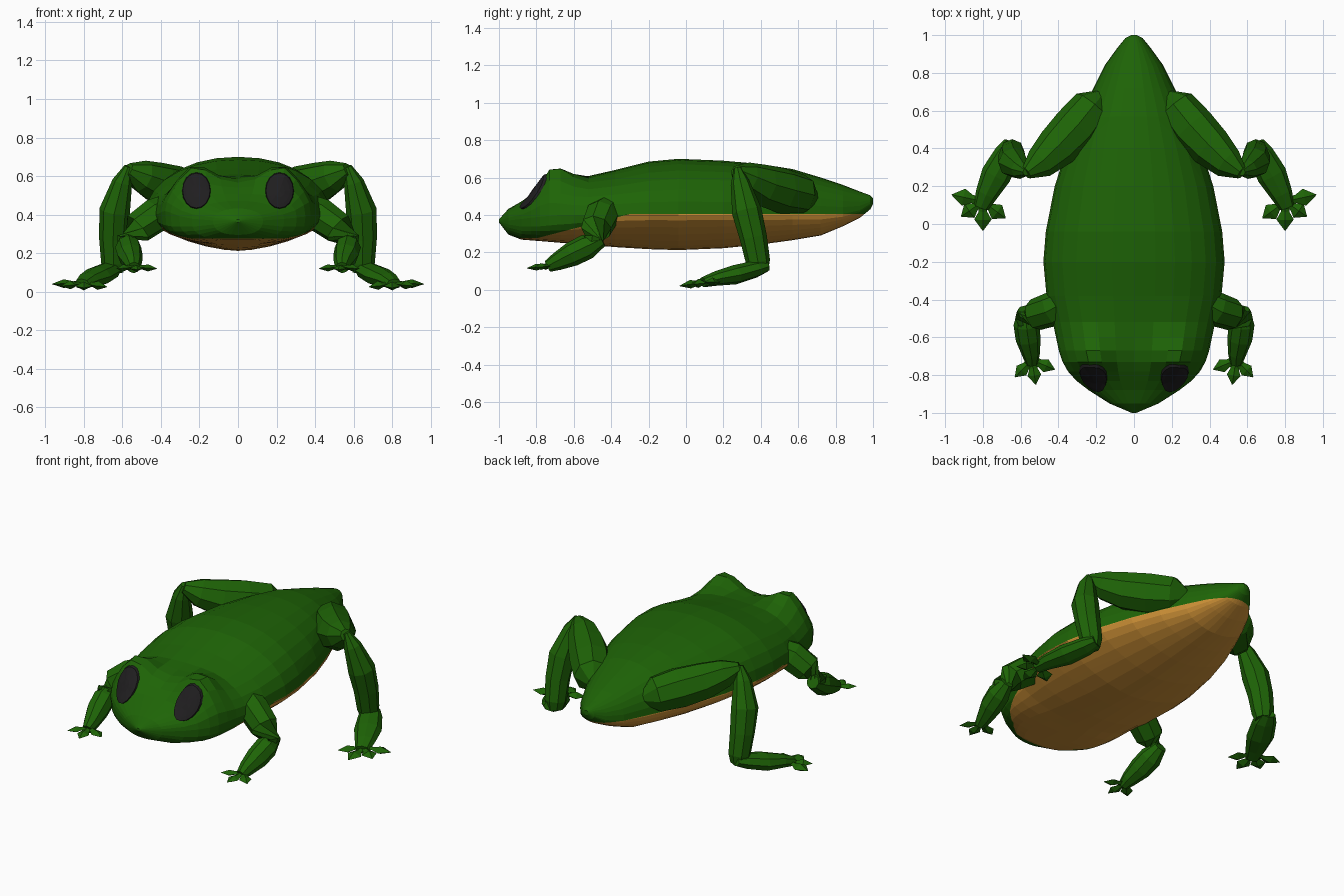
import bpy, bmesh, math
from mathutils import Vector
from mathutils.bvhtree import BVHTree

if "Cube" in bpy.data.objects:
    bpy.data.objects.remove(bpy.data.objects["Cube"])


def material(name, rgb):
    m = bpy.data.materials.new(name)
    m.diffuse_color = (*rgb, 1)
    m.use_nodes = True
    m.node_tree.nodes["Principled BSDF"].inputs["Base Color"].default_value = m.diffuse_color
    return m


GREEN = material("leaf green", (0.013, 0.127, 0.002))
TAN = material("belly tan", (0.6, 0.275, 0.036))
BLACK = material("eye black", (0.014, 0.013, 0.014))


def finish(name, bm, *mats):
    bmesh.ops.recalc_face_normals(bm, faces=bm.faces)
    me = bpy.data.meshes.new(name)
    bm.to_mesh(me)
    bm.free()
    for m in mats:
        me.materials.append(m)
    ob = bpy.data.objects.new(name, me)
    bpy.context.collection.objects.link(ob)
    return ob


def bridge(bm, rings):
    """Skin a list of vertex rings and cap both ends."""
    n = len(rings[0])
    for a, b in zip(rings, rings[1:]):
        for i in range(n):
            j = (i + 1) % n
            bm.faces.new((a[i], a[j], b[j], b[i]))
    bm.faces.new(rings[0])
    bm.faces.new(rings[-1])


def tube(bm, path, sides=8, flat=1.0):
    """Tapered limb through (x, y, z, radius); flat squashes it vertically."""
    pts = [Vector(p[:3]) for p in path]
    rings = []
    for k, p in enumerate(path):
        d = (pts[min(k + 1, len(pts) - 1)] - pts[max(k - 1, 0)]).normalized()
        ref = Vector((0, 0, 1)) if abs(d.z) < 0.8 else Vector((0, 1, 0))
        u = d.cross(ref).normalized()
        v = u.cross(d).normalized() * flat
        rings.append([bm.verts.new(pts[k] + p[3] * (u * math.cos(a) + v * math.sin(a)))
                      for a in (2 * math.pi * i / sides for i in range(sides))])
    bridge(bm, rings)


# Body: y, half width, bottom z, widest z, top z, fullness of the underside
STATIONS = [
    (-1.0, 0.012, 0.36, 0.368, 0.376, 2.0),
    (-0.95, 0.13, 0.295, 0.37, 0.432, 2.4),
    (-0.88, 0.24, 0.268, 0.378, 0.472, 3.0),
    (-0.83, 0.305, 0.264, 0.385, 0.508, 3.2),
    (-0.78, 0.35, 0.26, 0.39, 0.54, 3.2),
    (-0.73, 0.378, 0.256, 0.395, 0.565, 3.0),
    (-0.67, 0.398, 0.251, 0.40, 0.583, 2.8),
    (-0.60, 0.413, 0.246, 0.40, 0.595, 2.5),
    (-0.52, 0.43, 0.24, 0.40, 0.608, 2.1),
    (-0.38, 0.463, 0.228, 0.40, 0.64, 1.8),
    (-0.2, 0.48, 0.217, 0.40, 0.685, 1.6),
    (-0.04, 0.467, 0.212, 0.40, 0.70, 1.6),
    (0.2, 0.42, 0.222, 0.40, 0.69, 1.6),
    (0.4, 0.355, 0.242, 0.40, 0.672, 1.7),
    (0.57, 0.285, 0.265, 0.40, 0.645, 1.8),
    (0.72, 0.215, 0.29, 0.40, 0.60, 2.0),
    (0.84, 0.155, 0.34, 0.405, 0.56, 2.0),
    (0.93, 0.09, 0.385, 0.425, 0.525, 2.0),
    (0.985, 0.045, 0.43, 0.46, 0.505, 2.0),
    (1.0, 0.015, 0.46, 0.475, 0.49, 2.0),
]
SIDES = 28
bm = bmesh.new()
rings = []
for y, w, zb, zm, zt, full in STATIONS:
    ring = []
    for i in range(SIDES):
        a = 2 * math.pi * i / SIDES
        c, s = math.cos(a), math.sin(a)
        e = 2 / (2.1 if s >= 0 else full)
        h = zt - zm if s >= 0 else zm - zb
        x = math.copysign(w * abs(c) ** e, c)
        z = zm + math.copysign(h * abs(s) ** e, s)
        if s > 0:  # brow bulges above the eyes, steeper in front
            spread = 0.075 if y < -0.715 else 0.125
            z += 0.118 * math.exp(-((abs(x) - 0.235) / 0.115) ** 2 - ((y + 0.715) / spread) ** 2)
        ring.append(bm.verts.new((x, y, z)))
    rings.append(ring)
bridge(bm, rings)

# Tan underside: cut along the flank, a line sloping to the jaw, and the chin
FLANK, JAW_Z, SLOPE, CHIN = 0.405, 0.262, 0.26, 0.277
for co, no in (((0, 0, FLANK), (0, 0, 1)), ((0, -0.85, JAW_Z), (0, -SLOPE, 1)),
               ((0, 0, CHIN), (0, 0, 1))):
    bmesh.ops.bisect_plane(bm, geom=bm.verts[:] + bm.edges[:] + bm.faces[:],
                           dist=1e-4, plane_co=co, plane_no=no)
for f in bm.faces:
    p = f.calc_center_median()
    if p.z < min(FLANK, max(CHIN, JAW_Z + SLOPE * (p.y + 0.85))):
        f.material_index = 1
skin = BVHTree.FromBMesh(bm)
finish("body", bm, GREEN, TAN)


def on_skin(x, z, lift):
    hit = skin.ray_cast(Vector((x, -2, z)), Vector((0, 1, 0)))[0]
    return Vector((x, (hit.y if hit else -0.75) - lift, z))


for side, s in (("left", -1), ("right", 1)):
    def flip(path):
        return [(s * x, y, z, r) for x, y, z, r in path]

    # Dark eye: a shallow dome laid on the front of the brow
    bm = bmesh.new()
    cx, cz, n = s * 0.216, 0.525, 16
    hub = bm.verts.new(on_skin(cx, cz, 0.02))
    prev = None
    for r in (0.35, 0.7, 0.92, 1.0):
        lift = 0.02 - 0.008 * r * r if r < 1 else -0.01
        ring = [bm.verts.new(on_skin(cx + 0.077 * r * math.cos(a), cz + 0.098 * r * math.sin(a), lift))
                for a in (2 * math.pi * i / n for i in range(n))]
        for i in range(n):
            j = (i + 1) % n
            bm.faces.new((hub, ring[i], ring[j]) if prev is None
                         else (prev[i], ring[i], ring[j], prev[j]))
        prev = ring
    finish(side + "_eye", bm, BLACK)

    # Hind leg: thigh, shin, foot
    bm = bmesh.new()
    tube(bm, flip([(0.17, 0.68, 0.49, 0.04), (0.22, 0.62, 0.505, 0.11),
                   (0.31, 0.51, 0.53, 0.122), (0.41, 0.405, 0.56, 0.112),
                   (0.50, 0.32, 0.6, 0.085), (0.57, 0.27, 0.635, 0.035)]))
    finish(side + "_thigh", bm, GREEN)
    bm = bmesh.new()
    tube(bm, flip([(0.57, 0.275, 0.65, 0.02), (0.60, 0.29, 0.57, 0.052),
                   (0.64, 0.325, 0.42, 0.08), (0.648, 0.36, 0.28, 0.073),
                   (0.645, 0.385, 0.15, 0.065), (0.645, 0.39, 0.10, 0.05)]))
    finish(side + "_shin", bm, GREEN)
    bm = bmesh.new()
    tube(bm, flip([(0.645, 0.43, 0.125, 0.045), (0.67, 0.37, 0.11, 0.07),
                   (0.73, 0.26, 0.08, 0.08), (0.78, 0.16, 0.06, 0.06),
                   (0.81, 0.09, 0.04, 0.042)]), flat=0.65)
    finish(side + "_hind_foot", bm, GREEN)

    # Foreleg: upper arm and forearm
    bm = bmesh.new()
    tube(bm, flip([(0.34, -0.40, 0.44, 0.075), (0.43, -0.45, 0.395, 0.092),
                   (0.52, -0.48, 0.33, 0.085), (0.58, -0.50, 0.26, 0.058),
                   (0.59, -0.51, 0.22, 0.03)]))
    finish(side + "_upper_arm", bm, GREEN)
    bm = bmesh.new()
    tube(bm, flip([(0.575, -0.45, 0.27, 0.04), (0.57, -0.53, 0.23, 0.068),
                   (0.56, -0.61, 0.19, 0.066), (0.545, -0.69, 0.15, 0.048),
                   (0.54, -0.74, 0.125, 0.032)]))
    finish(side + "_forearm", bm, GREEN)

    # Diamond-shaped toes
    for name, root, tips, wide in (
        ("hind", (0.80, 0.12, 0.045), [(0.965, 0.155, 0.04), (0.915, 0.04, 0.03),
                                       (0.80, -0.035, 0.02), (0.68, 0.03, 0.025)], 0.046),
        ("fore", (0.54, -0.72, 0.13), [(0.63, -0.81, 0.12), (0.52, -0.85, 0.115),
                                       (0.42, -0.77, 0.12)], 0.036)):
        bm = bmesh.new()
        for tip in tips:
            a, b = Vector(root), Vector(tip)
            tube(bm, flip([(*a.lerp(b, t), r) for t, r in
                           ((0, 0.024), (0.35, 0.022), (0.62, wide), (1, 0.002))]),
                 sides=4, flat=0.5)
        finish(f"{side}_{name}_toes", bm, GREEN)
